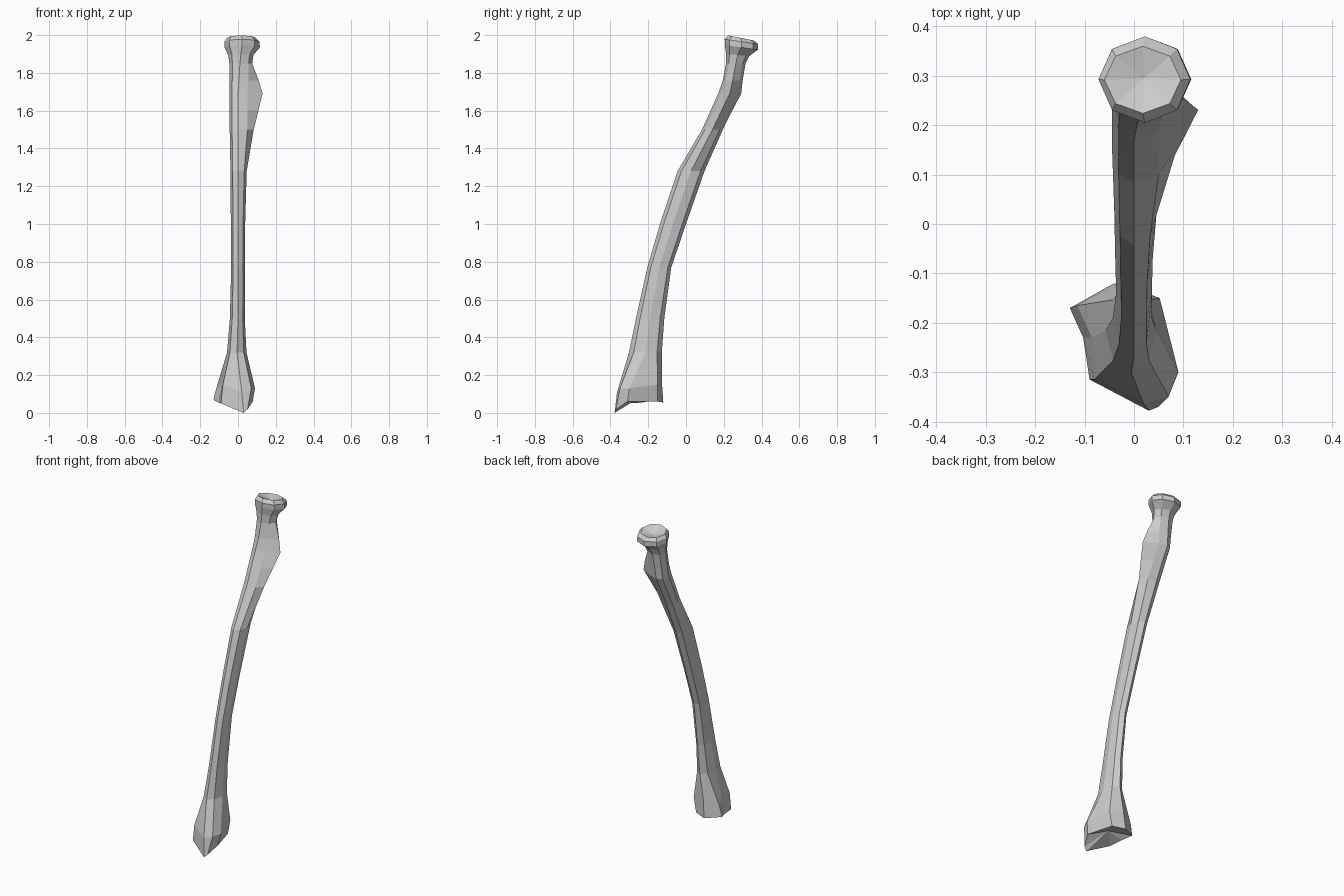
import bpy, bmesh
from math import cos, sin, pi
from mathutils import Vector

if "Cube" in bpy.data.objects:
    bpy.data.objects.remove(bpy.data.objects["Cube"])

SIDES = 8


def ring(z, x0, xc, x1, y0, y1, tilt=0.0, shoulder=0.05):
    """Eight-sided section starting at the front; diagonals are limited by shoulder."""
    pts = []
    yc, ry = (y0 + y1) / 2, (y1 - y0) / 2
    for i in range(SIDES):
        a = -pi / 2 + i * 2 * pi / SIDES
        c = cos(a)
        dx = c * ((x1 - xc) if c > 0 else (xc - x0))
        if i % 2:
            dx = max(-shoulder, min(shoulder, dx))
        dy = sin(a) * ry
        pts.append(Vector((xc + dx, yc + dy, z + tilt * dy)))
    return pts


# Flared wrist end: lower rim and the widest section above it
rim = [(.03, -.378, .0), (.05, -.37, .018), (.078, -.31, .06), (.035, -.15, .06),
       (-.04, -.12, .055), (-.13, -.17, .068), (-.103, -.23, .055), (-.09, -.315, .05)]
flare = [(.02, -.365, .11), (.07, -.35, .13), (.09, -.30, .13), (.052, -.15, .15),
         (-.03, -.128, .17), (-.115, -.165, .13), (-.085, -.23, .16), (-.08, -.315, .15)]
rings = [[Vector(p) for p in rim], [Vector(p) for p in flare]]

# Bowed shaft with the side bulge below the neck
for s in [(.32, -.058, -.005, .045, -.302, -.128),
          (.50, -.043, 0, .036, -.265, -.115),
          (.77, -.036, 0, .036, -.205, -.078),
          (1.0, -.038, 0, .038, -.138, .0),
          (1.28, -.04, 0, .046, -.045, .098),
          (1.5, -.044, 0, .083, .085, .195),
          (1.6, -.045, 0, .108, .13, .245),
          (1.69, -.045, 0, .13, .17, .292),
          (1.76, -.045, .005, .11, .195, .30),
          (1.85, -.046, .01, .075, .212, .315)]:
    rings.append(ring(*s))

# Tilted disc head: underside, waist and top rim
for s in [(1.895, -.052, .015, .082, .212, .335, -.1),
          (1.935, -.072, .022, .116, .206, .38, -.15),
          (1.965, -.072, .022, .114, .205, .38, -.15),
          (1.985, -.06, .018, .095, .224, .36, -.2)]:
    rings.append(ring(*s, shoulder=.09))

# Loft the sections and close both ends with shallow dished caps
bm = bmesh.new()
loops = [[bm.verts.new(p) for p in r] for r in rings]
for a, b in zip(loops, loops[1:]):
    for i in range(SIDES):
        j = (i + 1) % SIDES
        bm.faces.new((a[i], a[j], b[j], b[i]))
for loop, centre in ((loops[0], (-.01, -.24, .085)), (loops[-1], (.02, .295, 1.962))):
    c = bm.verts.new(centre)
    for i in range(SIDES):
        bm.faces.new((loop[i], loop[(i + 1) % SIDES], c))
bmesh.ops.recalc_face_normals(bm, faces=bm.faces)

mesh = bpy.data.meshes.new("forearm_bone")
bm.to_mesh(mesh)
bm.free()
bone = bpy.data.objects.new("forearm_bone", mesh)
bpy.context.collection.objects.link(bone)
